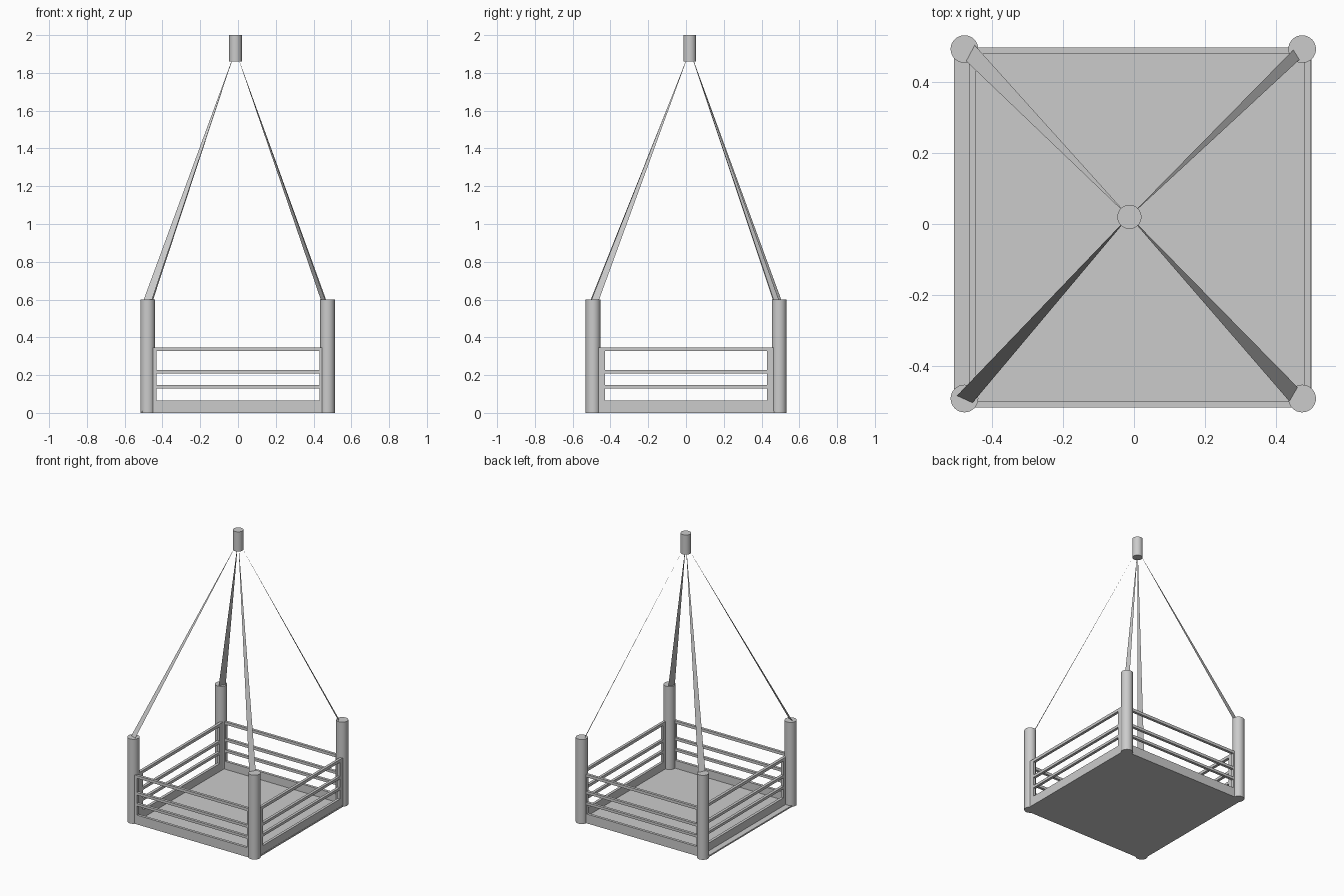
import bpy, bmesh
from mathutils import Vector

if "Cube" in bpy.data.objects:
    bpy.data.objects.remove(bpy.data.objects["Cube"])


def box(bm, lo, hi):
    lo, hi = Vector(lo), Vector(hi)
    verts = bmesh.ops.create_cube(bm, size=1)["verts"]
    for v in verts:
        v.co = (lo + hi) / 2 + Vector(v.co[i] * (hi[i] - lo[i]) for i in range(3))


def finish(bm, name):
    me = bpy.data.meshes.new(name)
    bm.to_mesh(me)
    bm.free()
    ob = bpy.data.objects.new(name, me)
    bpy.context.collection.objects.link(ob)
    return ob


def cylinder(name, x, y, r, z0, z1):
    bpy.ops.mesh.primitive_cylinder_add(vertices=32, radius=r, depth=z1 - z0,
                                        location=(x, y, (z0 + z1) / 2))
    bpy.context.object.name = name
    bpy.ops.object.shade_smooth_by_angle()


# Heights of the kick board and the three rails
BARS = [(0, 0.066), (0.13, 0.148), (0.208, 0.227), (0.327, 0.347)]


def panel(name, axis, side0, side1):
    """Railing running along x (axis 0) or y (axis 1), side0..side1 thick."""
    bm = bmesh.new()

    def part(a0, a1, z0, z1):
        if axis == 0:
            box(bm, (a0, side0, z0), (a1, side1, z1))
        else:
            box(bm, (side0, a0, z0), (side1, a1, z1))

    end, inner = (0.46, 0.432) if axis == 0 else (0.47, 0.43)
    for z0, z1 in BARS:
        part(-inner, inner, z0, z1)
    for s in (-1, 1):
        a0, a1 = sorted((s * inner, s * end))
        part(a0, a1, 0, 0.347)
    finish(bm, name)


# Floor plate
bm = bmesh.new()
box(bm, (-0.507, -0.518, 0), (0.501, 0.498, 0.01))
finish(bm, "floor")

# Railings on four sides
panel("front_railing", 0, -0.518, -0.499)
panel("back_railing", 0, 0.479, 0.498)
panel("left_railing", 1, -0.465, -0.445)
panel("right_railing", 1, 0.48, 0.499)

# Corner posts
for x in (-0.478, 0.474):
    for y in (-0.492, 0.493):
        cylinder("corner_post", x, y, 0.039, 0, 0.6)

# Hanging hub at the top
HX, HY = -0.013, 0.02
cylinder("top_hub", HX, HY, 0.034, 1.86, 2.0)

# Flat tapered straps from each post to the hub
STRAPS = {
    "front_left": ((-0.499, -0.484), (-0.455, -0.504)),
    "front_right": ((0.438, -0.50), (0.461, -0.46)),
    "back_right": ((0.466, 0.463), (0.449, 0.491)),
    "back_left": ((-0.449, 0.504), (-0.473, 0.459)),
}
for name, (a, b) in STRAPS.items():
    a, b = Vector((*a, 0.6)), Vector((*b, 0.6))
    sx, sy = (1 if a.x > 0 else -1), (1 if a.y > 0 else -1)
    tip = Vector((HX + 0.021 * sx, HY + 0.021 * sy, 1.86))
    w = (b - a) * 0.03
    bm = bmesh.new()
    bm.faces.new([bm.verts.new(p) for p in (a, b, tip + w, tip - w)])
    finish(bm, name + "_strap")
